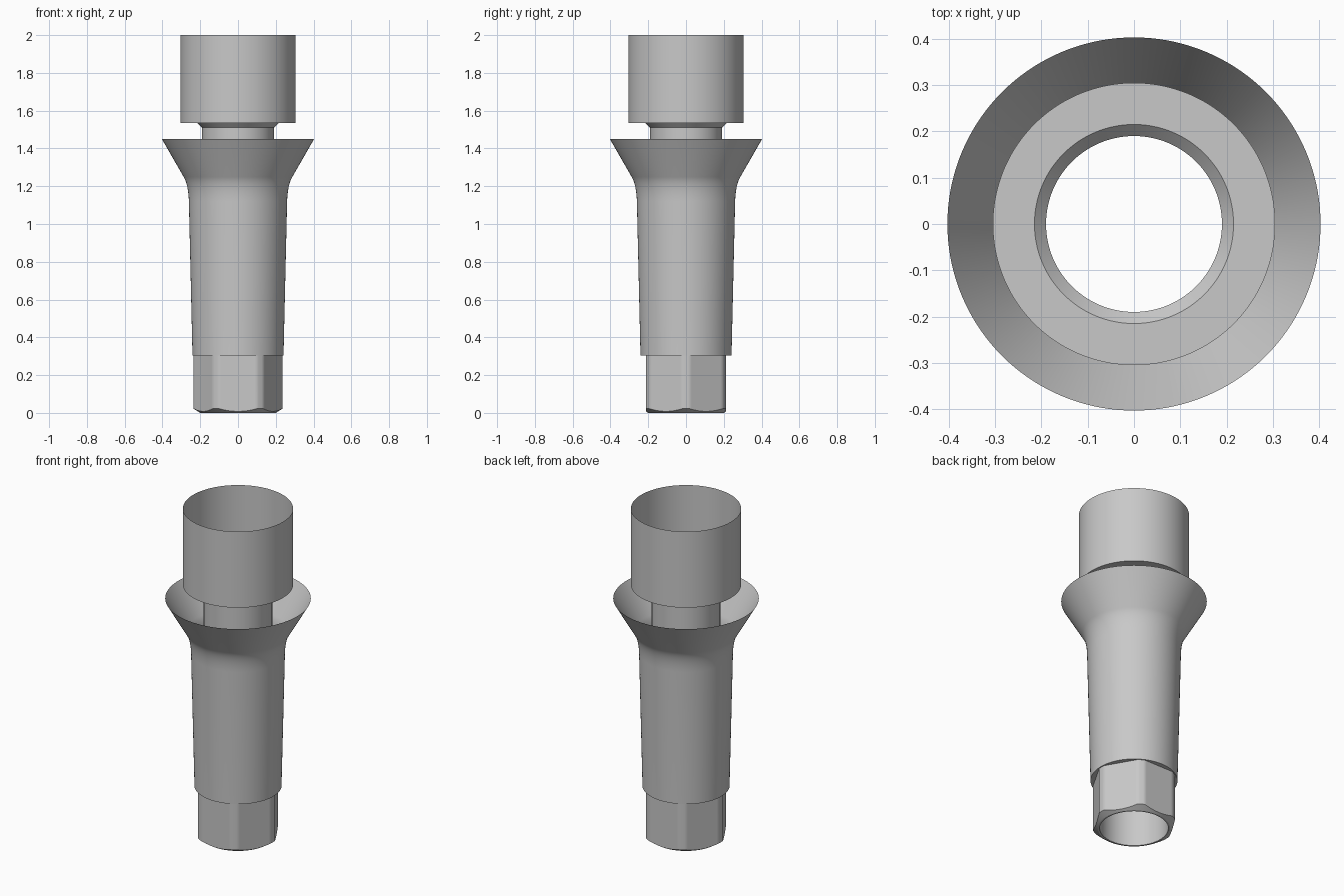
import bpy, bmesh, math
from mathutils import Vector

SEGMENTS = 144

cube = bpy.data.objects.get("Cube")
if cube:
    bpy.data.objects.remove(cube, do_unlink=True)

metal = bpy.data.materials.new("grey_metal")
metal.use_nodes = True
grey = (0.58, 0.58, 0.58, 1.0)
metal.diffuse_color = grey
metal.node_tree.nodes["Principled BSDF"].inputs["Base Color"].default_value = grey


def lathe(name, rings):
    """Skin a list of rings; each ring is (r, z) or a function of the angle giving (r, z)."""
    bm = bmesh.new()
    loops = []
    for ring in rings:
        loop = []
        for i in range(SEGMENTS):
            a = math.tau * i / SEGMENTS
            r, z = ring(a) if callable(ring) else ring
            loop.append(bm.verts.new((r * math.cos(a), r * math.sin(a), z)))
        loops.append(loop)
    for low, high in zip(loops, loops[1:]):
        for i in range(SEGMENTS):
            j = (i + 1) % SEGMENTS
            bm.faces.new((low[i], low[j], high[j], high[i]))
    mesh = bpy.data.meshes.new(name)
    bm.to_mesh(mesh)
    bm.free()
    mesh.materials.append(metal)
    obj = bpy.data.objects.new(name, mesh)
    bpy.context.collection.objects.link(obj)
    bpy.ops.object.select_all(action="DESELECT")
    obj.select_set(True)
    bpy.context.view_layer.objects.active = obj
    bpy.ops.object.shade_smooth_by_angle(angle=math.radians(30))
    return obj


# Hexagonal base: flats face front and back, corners rounded, lower edge chamfered
CORNER, BORE, LEDGE = 0.235, 0.19, 0.305
FLAT = CORNER * math.cos(math.radians(25))
FOOT, CHAMFER = 0.2, 0.022


def hex_radius(a):
    off = math.radians(math.degrees(a) % 60 - 30)
    return min(CORNER, FLAT / math.cos(off))


def chamfer_edge(a):
    r = hex_radius(a)
    return r, CHAMFER * (r - FOOT) / (CORNER - FOOT)


lathe("hex_base", [(BORE, 0), (FOOT, 0), chamfer_edge,
                   lambda a: (hex_radius(a), LEDGE), (0.241, LEDGE)])

# Tapered body that curves into an open flared collar
start, bend, end = Vector((0.26, 1.12)), Vector((0.263, 1.208)), Vector((0.288, 1.25))
curve = []
for i in range(13):
    t = i / 12
    curve.append(tuple(start * (1 - t) ** 2 + bend * 2 * t * (1 - t) + end * t * t))
lathe("flared_body", [(0.241, LEDGE)] + curve + [(0.403, 1.45)])

# Straight bore running up through the body
lathe("bore_tube", [(BORE, 0), (BORE, 1.51)])

# Open cup on top, chamfered down onto the bore
lathe("upper_cup", [(BORE, 1.51), (0.215, 1.535), (0.305, 1.535), (0.305, 2.0)])
